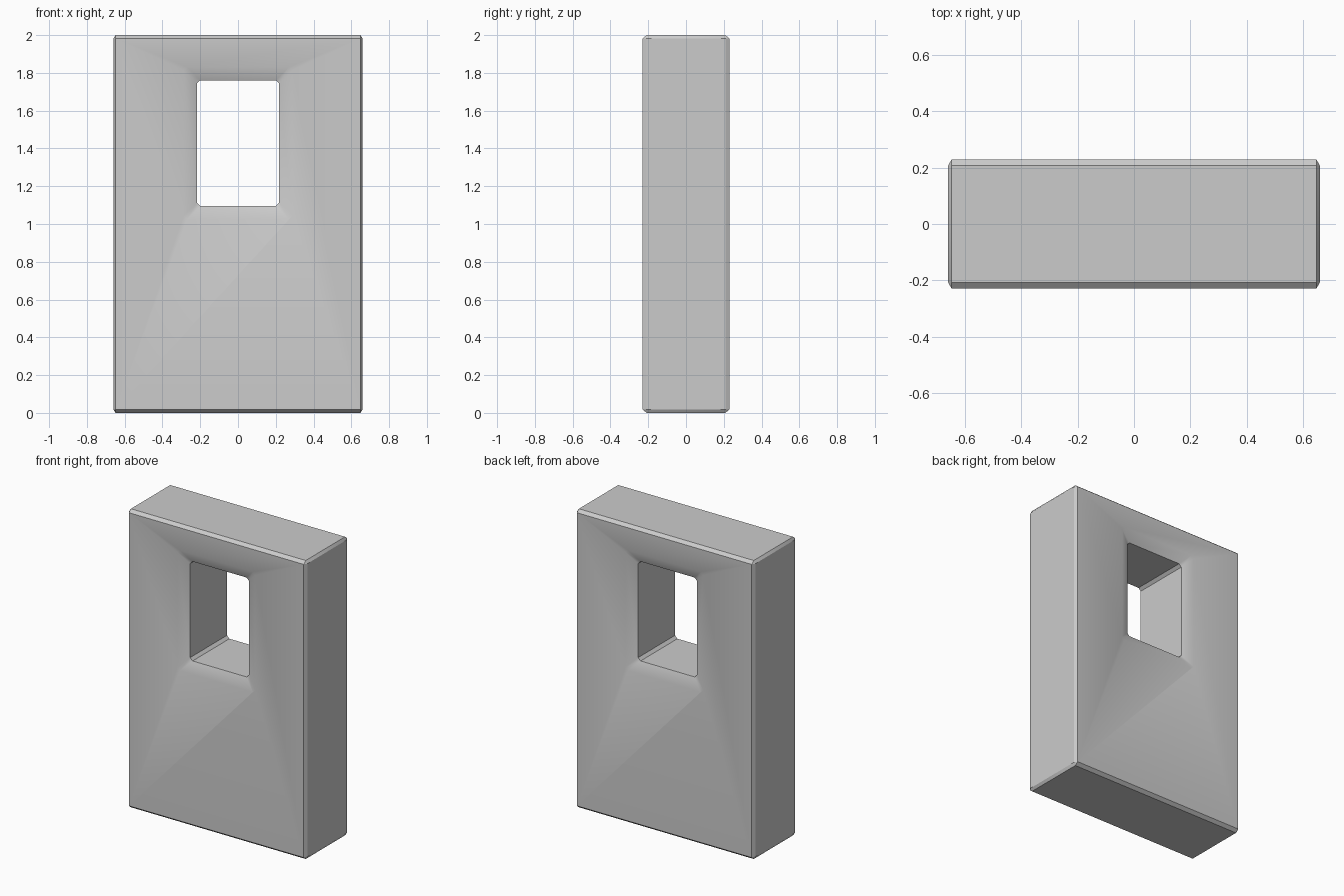
import bpy, bmesh
from math import radians

if "Cube" in bpy.data.objects:
    bpy.data.objects.remove(bpy.data.objects["Cube"])


def make_object(name, bm):
    bmesh.ops.recalc_face_normals(bm, faces=bm.faces)
    mesh = bpy.data.meshes.new(name)
    bm.to_mesh(mesh)
    bm.free()
    obj = bpy.data.objects.new(name, mesh)
    bpy.context.collection.objects.link(obj)
    return obj


def ring(bm, y, grow):
    """Rectangle with clipped corners around the window, at depth y."""
    hx, hz, zc, c = 0.218 + grow, 0.333 + grow, 1.428, 0.018
    pts = [(hx, hz - c), (hx - c, hz), (c - hx, hz), (-hx, hz - c),
           (-hx, c - hz), (c - hx, -hz), (hx - c, -hz), (hx, c - hz)]
    return [bm.verts.new((x, y, zc + z)) for x, z in pts]


# Slab: box with slightly uneven chamfers
bm = bmesh.new()
bmesh.ops.create_cube(bm, size=2)
bmesh.ops.bevel(bm, geom=bm.edges[:], offset=0.02, segments=1,
                affect='EDGES', profile=0.5)
half, chamfer = (0.66, 0.23, 1.0), (0.012, 0.022, 0.018)
for v in bm.verts:
    for i in range(3):
        sign = 1 if v.co[i] > 0 else -1
        inset = 0 if abs(v.co[i]) > 0.99 else chamfer[i]
        v.co[i] = sign * (half[i] - inset)
    v.co.z += 1
wall = make_object("window_wall", bm)

# Window cutter: straight shaft flaring out at both faces
bm = bmesh.new()
profile = [(-0.25, 0.11), (-0.195, 0.0), (0.195, 0.0), (0.25, 0.11)]
rings = [ring(bm, y, g) for y, g in profile]
for a, b in zip(rings, rings[1:]):
    for i in range(8):
        j = (i + 1) % 8
        bm.faces.new((a[i], a[j], b[j], b[i]))
bm.faces.new(rings[0])
bm.faces.new(rings[-1])
cutter = make_object("window_cutter", bm)
cutter.hide_render = True

# Cut the window, then smooth the shallow flare into the faces
mod = wall.modifiers.new("window", 'BOOLEAN')
mod.operation = 'DIFFERENCE'
mod.solver = 'EXACT'
mod.object = cutter
bpy.context.view_layer.objects.active = wall
wall.select_set(True)
bpy.ops.object.modifier_apply(modifier=mod.name)
bpy.data.objects.remove(cutter)
bpy.ops.object.shade_smooth_by_angle(angle=radians(28))
